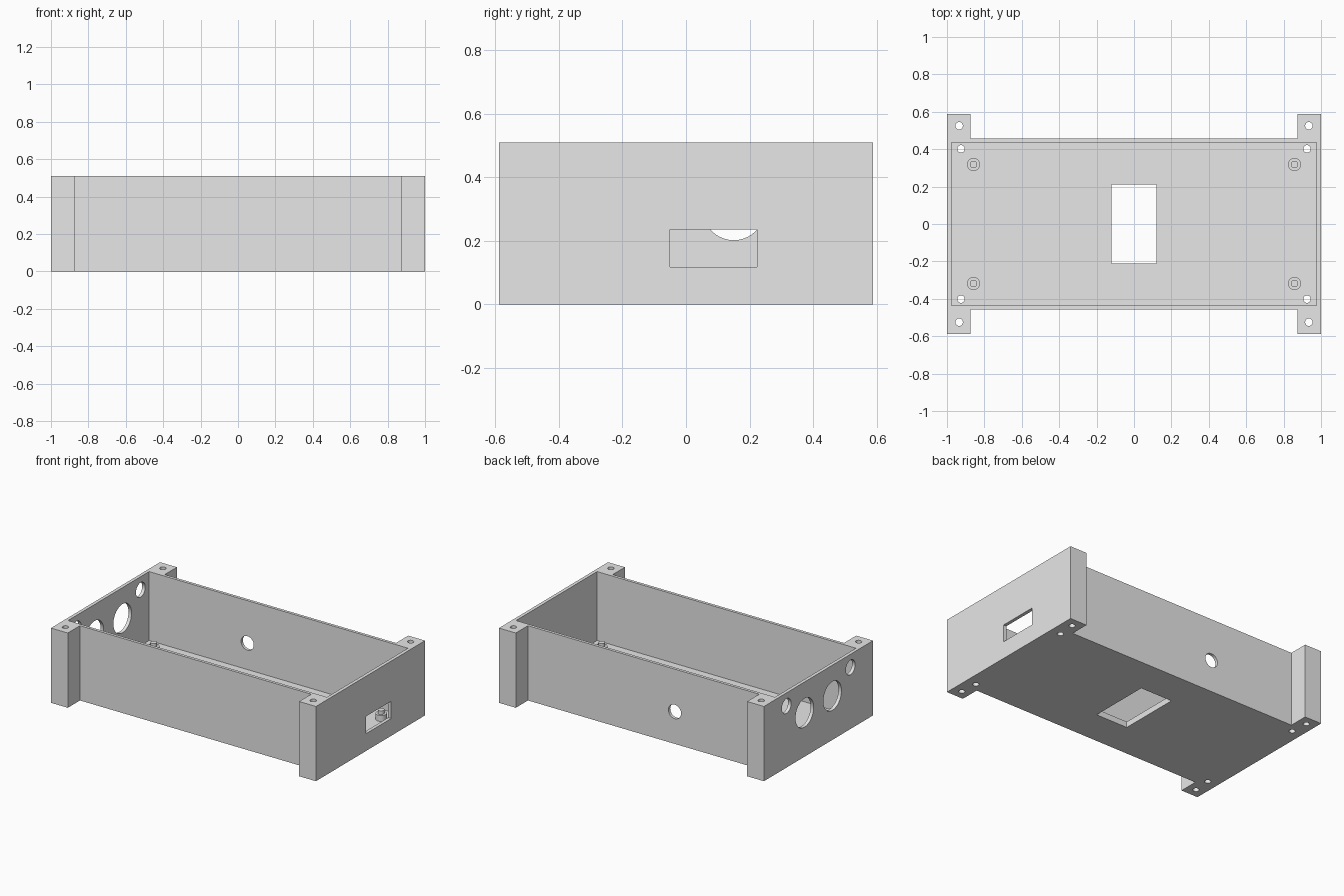
import bpy, bmesh
from math import pi, radians
from mathutils import Matrix, Vector

cube = bpy.data.objects.get("Cube")
if cube:
    bpy.data.objects.remove(cube, do_unlink=True)

grey = bpy.data.materials.new("light grey plastic")
grey.use_nodes = True
grey.diffuse_color = (0.8, 0.8, 0.8, 1)
grey.node_tree.nodes["Principled BSDF"].inputs["Base Color"].default_value = (0.8, 0.8, 0.8, 1)

HEIGHT, FLOOR = 0.51, 0.04
CORNERS = [(sx, sy) for sx in (-1, 1) for sy in (-1, 1)]


def add_box(bm, low, high):
    low, high = Vector(low), Vector(high)
    size = Matrix.Diagonal((*(high - low), 1))
    bmesh.ops.create_cube(bm, size=1, matrix=Matrix.Translation((low + high) / 2) @ size)


def add_cylinder(bm, centre, radius, length, axis="Z"):
    turn = {"X": Matrix.Rotation(pi / 2, 4, "Y"),
            "Y": Matrix.Rotation(pi / 2, 4, "X"),
            "Z": Matrix.Identity(4)}[axis]
    bmesh.ops.create_cone(bm, cap_ends=True, segments=40, radius1=radius, radius2=radius,
                          depth=length, matrix=Matrix.Translation(centre) @ turn)


def make_object(name, bm):
    bmesh.ops.recalc_face_normals(bm, faces=bm.faces)
    mesh = bpy.data.meshes.new(name)
    bm.to_mesh(mesh)
    bm.free()
    mesh.materials.append(grey)
    obj = bpy.data.objects.new(name, mesh)
    bpy.context.collection.objects.link(obj)
    return obj


def select_only(obj):
    bpy.ops.object.select_all(action="DESELECT")
    obj.select_set(True)
    bpy.context.view_layer.objects.active = obj


def cut(target, cutter):
    cutter.hide_render = True
    mod = target.modifiers.new("cut", "BOOLEAN")
    mod.operation, mod.solver, mod.object = "DIFFERENCE", "EXACT", cutter
    select_only(target)
    bpy.ops.object.modifier_apply(modifier=mod.name)
    bpy.data.objects.remove(cutter, do_unlink=True)


# Solid body: rectangular box outline with a post at each corner
quarter = [(1, 0.588), (0.873, 0.588), (0.873, 0.457)]
outline = quarter + [(-x, y) for x, y in reversed(quarter)]
outline += [(-x, -y) for x, y in outline]
bm = bmesh.new()
base = bm.faces.new([bm.verts.new((x, y, 0)) for x, y in outline])
top = bmesh.ops.extrude_face_region(bm, geom=[base])["geom"]
bmesh.ops.translate(bm, vec=(0, 0, HEIGHT),
                    verts=[v for v in top if isinstance(v, bmesh.types.BMVert)])
case = make_object("case", bm)

# Open cavity
bm = bmesh.new()
add_box(bm, (-0.977, -0.437, FLOOR), (0.977, 0.437, 1))
cut(case, make_object("cavity_cutter", bm))

# Openings in the floor, posts and walls
bm = bmesh.new()
add_box(bm, (-0.12, -0.212, -0.1), (0.12, 0.212, 0.1))
for sx, sy in CORNERS:
    add_cylinder(bm, (sx * 0.935, sy * 0.525, 0.25), 0.02, 1)
    add_cylinder(bm, (sx * 0.925, sy * 0.402, 0), 0.02, 0.2)
add_box(bm, (0.9, -0.05, 0.118), (1.1, 0.223, 0.236))
for sy in (-1, 1):
    add_cylinder(bm, (-1, sy * 0.15, 0.3), 0.098, 0.2, "X")
    add_cylinder(bm, (-1, sy * 0.345, 0.42), 0.05, 0.2, "X")
add_cylinder(bm, (-0.235, 0.45, 0.22), 0.048, 0.2, "Y")
cut(case, make_object("opening_cutter", bm))

# Board supports: a round standoff with a narrower pin on top
parts = [case]
for name, radius, low, high in (("standoffs", 0.035, FLOOR, 0.08),
                                ("standoff_pins", 0.02, 0.08, 0.105)):
    bm = bmesh.new()
    for sx, sy in CORNERS:
        add_cylinder(bm, (sx * 0.858, sy * 0.318, (low + high) / 2), radius, high - low)
    parts.append(make_object(name, bm))

for obj in parts:
    select_only(obj)
    bpy.ops.object.shade_smooth_by_angle(angle=radians(30))
